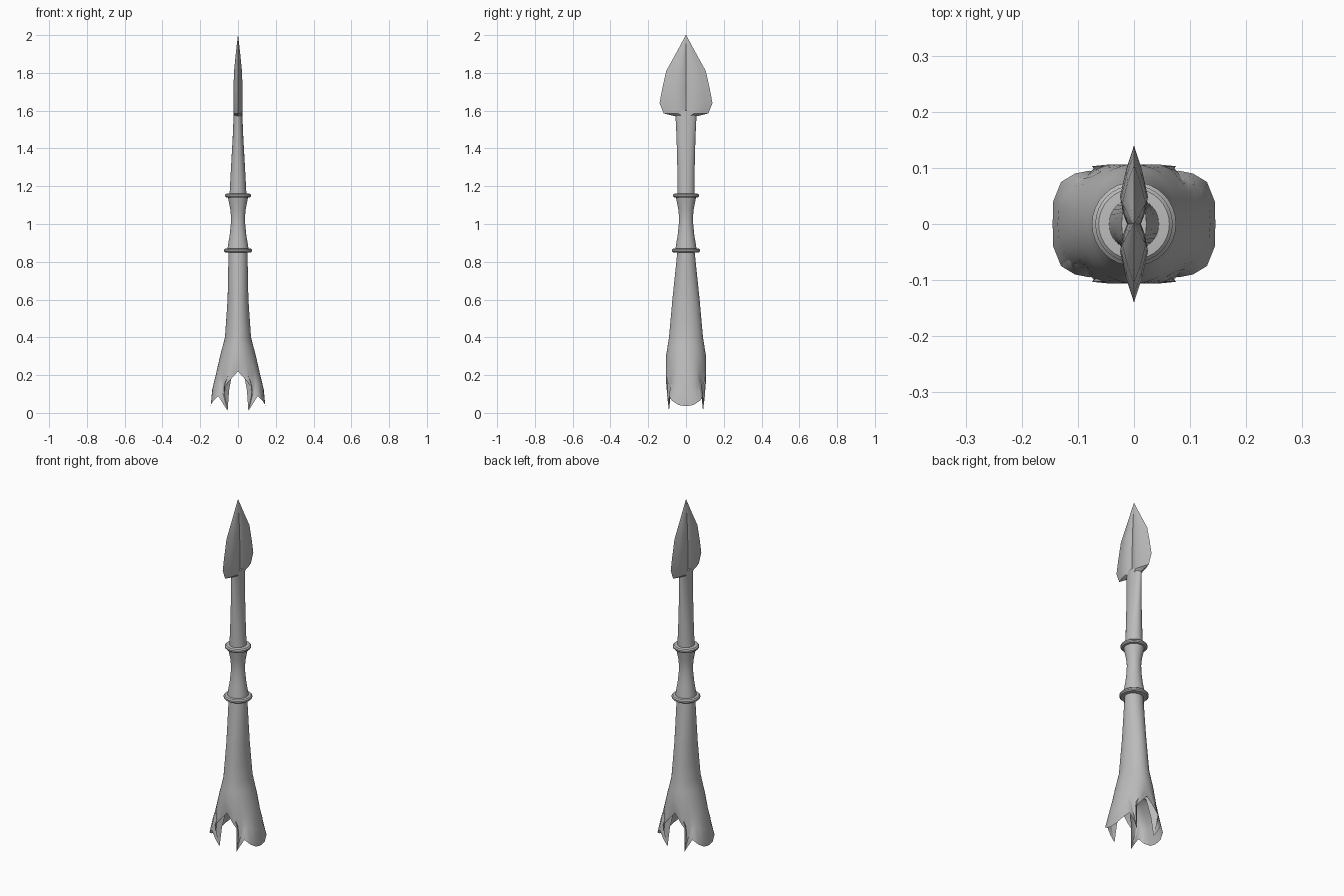
import bpy, math

if "Cube" in bpy.data.objects:
    bpy.data.objects.remove(bpy.data.objects["Cube"])

mat = bpy.data.materials.new("grey metal")
mat.diffuse_color = (0.5, 0.5, 0.5, 1)
mat.use_nodes = True
mat.node_tree.nodes["Principled BSDF"].inputs["Base Color"].default_value = mat.diffuse_color


def make(name, verts, faces, angle=35):
    me = bpy.data.meshes.new(name)
    me.from_pydata(verts, [], faces)
    me.materials.append(mat)
    ob = bpy.data.objects.new(name, me)
    bpy.context.collection.objects.link(ob)
    bpy.ops.object.select_all(action='DESELECT')
    ob.select_set(True)
    bpy.context.view_layer.objects.active = ob
    bpy.ops.object.mode_set(mode='EDIT')
    bpy.ops.mesh.select_all(action='SELECT')
    bpy.ops.mesh.remove_doubles(threshold=0.0002)
    bpy.ops.mesh.normals_make_consistent(inside=False)
    bpy.ops.object.mode_set(mode='OBJECT')
    bpy.ops.object.shade_smooth_by_angle(angle=math.radians(angle))
    return ob


def skin(rings, cap_start=True, cap_end=True):
    """Join equally long rings of points with quads."""
    n = len(rings[0])
    verts = [p for r in rings for p in r]
    faces = []
    for k in range(len(rings) - 1):
        for i in range(n):
            j = (i + 1) % n
            faces.append((k*n+i, k*n+j, (k+1)*n+j, (k+1)*n+i))
    if cap_start:
        faces.append(tuple(range(n))[::-1])
    if cap_end:
        faces.append(tuple((len(rings)-1)*n + i for i in range(n)))
    return verts, faces


def oval(t, a, b, z, p=2.0):
    c, s = math.cos(t), math.sin(t)
    return (math.copysign(abs(c)**(2/p), c) * a, math.copysign(abs(s)**(2/p), s) * b, z)


def ovals(profile, n=32):
    return [[oval(2*math.pi*i/n, a, b, z) for i in range(n)] for a, b, z in profile]


# upper shaft: round at the collar, flattening toward the blade
make("upper_shaft", *skin(ovals([(.045, .046, 1.15), (.037, .046, 1.3),
                                 (.028, .05, 1.46), (.022, .057, 1.6)])))

# waisted grip
make("grip", *skin(ovals([(r, r, z) for r, z in [
    (.056, .86), (.053, .89), (.044, .94), (.038, 1.0), (.037, 1.04),
    (.041, 1.08), (.049, 1.12), (.055, 1.15)]])))

# two rounded collars
for name, z, r in (("lower_collar", .86, .075), ("upper_collar", 1.15, .069)):
    make(name, *skin(ovals([(q, q, z + h) for q, h in [
        (r-.027, -.012), (r-.006, -.01), (r, -.004), (r, .004), (r-.006, .01), (r-.027, .012)]])))

# leaf blade: lens section with a shallow central groove
blade = []
for w, t, z in [(.055, .02, 1.57), (.118, .023, 1.585), (.14, .025, 1.64),
                (.125, .024, 1.72), (.105, .021, 1.81), (.055, .012, 1.9), (.001, .0005, 2.0)]:
    half = [(1, 0), (.7, .55), (.35, 1), (.12, .75), (0, .5), (-.12, .75), (-.35, 1), (-.7, .55)]
    blade.append([(t*x, w*y, z) for y, x in half] + [(-t*x, -w*y, z) for y, x in half])
make("blade", *skin(blade), 30)

# forked foot: flared oval sleeve whose rim forms two lobes and four claws
rim = [(.145, 0, .035), (.144, .04, .042), (.13, .075, .065), (.105, .09, .09),
       (.08, .095, .05), (.055, .09, .01), (.071, .1, .09), (.075, .103, .137),
       (.045, .106, .17), (0, .1, .22)]
flare = [(.05, .045, .86), (.055, .072, .6), (.069, .09, .4), (.095, .106, .3),
         (.118, .108, .2), (.138, .108, .1), (.145, .106, .03)]


def width(z):
    for (a0, b0, z0), (a1, b1, z1) in zip(flare, flare[1:]):
        if z >= z1:
            f = (z0 - z) / (z0 - z1)
            return a0 + (a1-a0)*f, b0 + (b1-b0)*f
    return flare[-1][:2]


def column(i):
    """Points of one lengthwise strip in the first quarter."""
    t, (x, y, z) = math.radians(10 * i), rim[i]
    col = [oval(t, *width(h), h) for h in (.86, .73, .6, .5, .4, .35, .3)]
    for f in (.33, .66):
        h = .3 + (z - .3) * f
        px, py, _ = oval(t, *width(h), h, 2 + .4*f)
        k = max(0, f - .4)
        col.append((px + (x-px)*k, py + (y-py)*k, h))
    col.append((x, y, z))
    # inner side, rising to a shared ceiling
    col.append((x*.86, y*.88, z + (.25 - z)*.45))
    col.append((x*.5, y*.7, z + (.255 - z)*.9))
    col.append((0, 0, .262))
    return col


quarter = [column(i) for i in range(10)]


def mirrored(cols, sx, sy):
    return [[(x*sx, y*sy, z) for x, y, z in c] for c in cols]


loop = (quarter[:-1] + mirrored(quarter[:0:-1], -1, 1)
        + mirrored(quarter[:-1], -1, -1) + mirrored(quarter[:0:-1], 1, -1))
rings = [[c[k] for c in loop] for k in range(len(quarter[0]))]
make("forked_foot", *skin(rings, True, False), 50)
